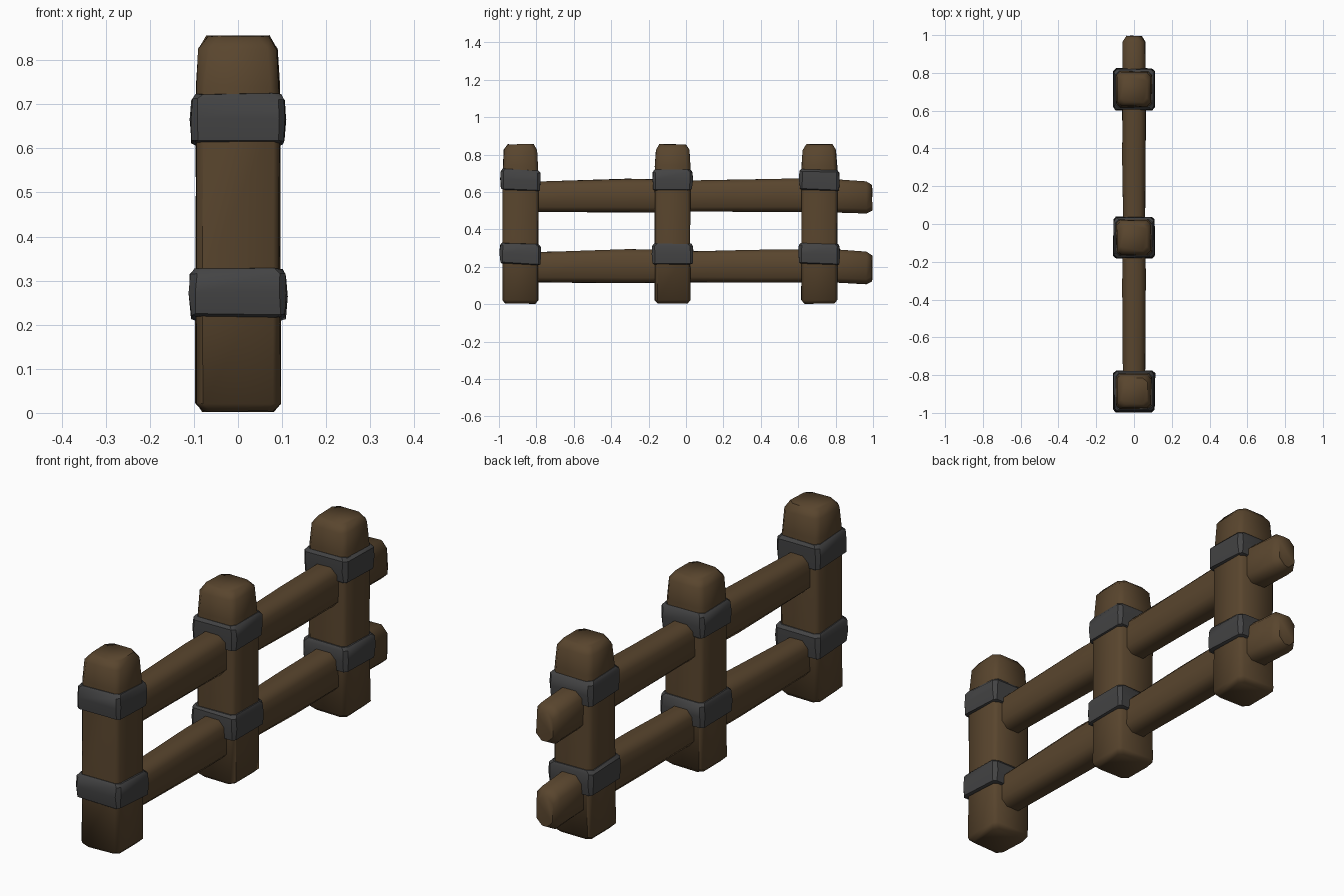
import bpy, bmesh, math, random
from mathutils import Vector

random.seed(4)
if "Cube" in bpy.data.objects:
    bpy.data.objects.remove(bpy.data.objects["Cube"])


def material(name, rgb):
    m = bpy.data.materials.new(name)
    m.use_nodes = True
    m.diffuse_color = (*rgb, 1)
    bsdf = m.node_tree.nodes["Principled BSDF"]
    bsdf.inputs["Base Color"].default_value = (*rgb, 1)
    bsdf.inputs["Roughness"].default_value = 0.8
    return m


wood = material("brown wood", (0.10, 0.06, 0.027))
iron = material("dark iron", (0.056, 0.056, 0.057))


def section(a, b, c):
    """Rectangle with half sizes a, b and corners cut by c, counter-clockwise."""
    return [(a, c - b), (a, b - c), (a - c, b), (c - a, b),
            (-a, b - c), (-a, c - b), (c - a, -b), (a - c, -b)]


def loft(name, rings, mat, angle, wobble=0.0):
    """Skin a list of point rings and cap both ends."""
    bm = bmesh.new()
    loops = []
    for ring in rings:
        loops.append([bm.verts.new(Vector(p) + Vector(
            [random.uniform(-wobble, wobble) for _ in range(3)])) for p in ring])
    for low, high in zip(loops, loops[1:]):
        for i in range(len(low)):
            j = (i + 1) % len(low)
            bm.faces.new((low[i], low[j], high[j], high[i]))
    bm.faces.new(loops[0])
    bm.faces.new(loops[-1])
    bmesh.ops.recalc_face_normals(bm, faces=bm.faces)
    mesh = bpy.data.meshes.new(name)
    bm.to_mesh(mesh)
    bm.free()
    mesh.materials.append(mat)
    ob = bpy.data.objects.new(name, mesh)
    bpy.context.collection.objects.link(ob)
    bpy.ops.object.select_all(action="DESELECT")
    ob.select_set(True)
    bpy.context.view_layer.objects.active = ob
    bpy.ops.object.shade_smooth_by_angle(angle=math.radians(angle))


def upright(name, y, levels, mat, angle, wobble, tilt=0.0):
    """Vertical part; levels are (z, half width, corner cut)."""
    rings = [[(px, y + py, z + tilt * py) for px, py in section(h, h, c)]
             for z, h, c in levels]
    loft(name, rings, mat, angle, wobble)


# Posts with worn, rounded ends
POST = [(0.003, 0.080, 0.020), (0.022, 0.096, 0.016), (0.30, 0.095, 0.016),
        (0.66, 0.095, 0.016), (0.74, 0.094, 0.020), (0.825, 0.089, 0.022),
        (0.855, 0.070, 0.024)]
# Collar around a post, bulging a little in the middle
BAND = [(-0.055, 0.094, 0.012), (-0.050, 0.104, 0.012), (0.0, 0.108, 0.016),
        (0.043, 0.105, 0.014), (0.055, 0.097, 0.018)]

posts = {"front": (-0.885, -0.05), "middle": (-0.072, 0.0), "back": (0.713, -0.03)}
for label, (y, tilt) in posts.items():
    upright(label + "_post", y, POST, wood, 50, 0.002)
    for level, z, grow in (("upper", 0.664, 1.0), ("lower", 0.268, 1.03)):
        levels = [(z + dz, h * grow, c) for dz, h, c in BAND]
        upright(f"{label}_{level}_band", y, levels, iron, 35, 0.002, tilt)

# Rails run through all posts: (y, half width, half height, z shift)
RAIL = [(-0.90, 0.056, 0.080, -0.005), (-0.76, 0.058, 0.081, -0.005),
        (-0.32, 0.061, 0.089, 0.0), (-0.15, 0.060, 0.089, 0.0),
        (0.05, 0.058, 0.083, -0.003), (0.35, 0.061, 0.086, 0.0),
        (0.60, 0.061, 0.089, 0.002), (0.80, 0.061, 0.089, 0.0),
        (0.965, 0.058, 0.086, -0.010), (0.995, 0.040, 0.068, -0.012)]
for level, z in (("upper", 0.58), ("lower", 0.203)):
    rings = [[(px, y, z + dz + pz) for px, pz in section(a, b, 0.027)]
             for y, a, b, dz in RAIL]
    loft(level + "_rail", rings, wood, 50, 0.002)
